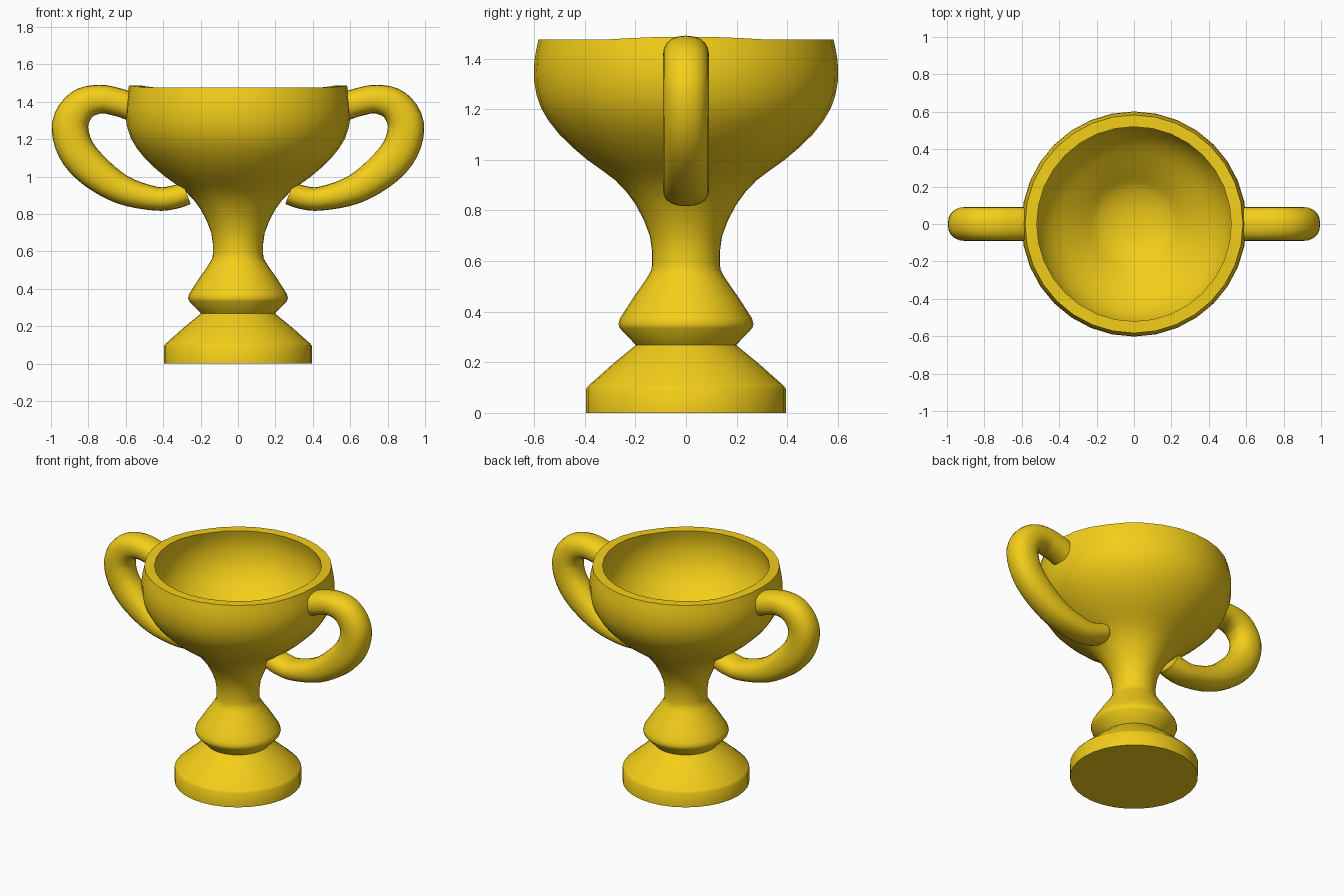
import bpy, bmesh, math
from mathutils import Vector

if "Cube" in bpy.data.objects:
    bpy.data.objects.remove(bpy.data.objects["Cube"])

SEG = 32
gold = bpy.data.materials.new("gold")
gold.diffuse_color = (0.9, 0.62, 0.01, 1)
gold.use_nodes = True
gold.node_tree.nodes["Principled BSDF"].inputs["Base Color"].default_value = gold.diffuse_color


def finish(name, bm, angle):
    bmesh.ops.recalc_face_normals(bm, faces=bm.faces)
    mesh = bpy.data.meshes.new(name)
    bm.to_mesh(mesh)
    bm.free()
    obj = bpy.data.objects.new(name, mesh)
    bpy.context.collection.objects.link(obj)
    mesh.materials.append(gold)
    bpy.ops.object.select_all(action='DESELECT')
    obj.select_set(True)
    bpy.context.view_layer.objects.active = obj
    bpy.ops.object.shade_smooth_by_angle(angle=math.radians(angle))
    return obj


def skin(bm, rings):
    # bridge successive closed rings of points with quads
    rings = [[bm.verts.new(p) for p in ring] for ring in rings]
    for a, b in zip(rings, rings[1:]):
        n = len(a)
        for i in range(n):
            j = (i + 1) % n
            bm.faces.new((a[i], a[j], b[j], b[i]))
    bm.faces.new(rings[0])
    bm.faces.new(rings[-1])


def catmull(pts, steps):
    pts = [2 * pts[0] - pts[1]] + pts + [2 * pts[-1] - pts[-2]]
    out = []
    for a, b, c, d in zip(pts, pts[1:], pts[2:], pts[3:]):
        for k in range(steps):
            t = k / steps
            out.append(0.5 * (2 * b + (c - a) * t + (2 * a - 5 * b + 4 * c - d) * t * t
                              + (3 * b - a - 3 * c + d) * t ** 3))
    return out + [pts[-2]]


# Cup: foot, stem and hollow bowl as one turned profile (radius, height)
foot = [(0.395, 0), (0.395, 0.095), (0.385, 0.108), (0.285, 0.197), (0.198, 0.268),
        (0.262, 0.335), (0.267, 0.352), (0.26, 0.375)]
stem = [(0.26, 0.375), (0.205, 0.46), (0.147, 0.545), (0.134, 0.59), (0.143, 0.70),
        (0.20, 0.825), (0.28, 0.92), (0.39, 1.0), (0.50, 1.10), (0.573, 1.205),
        (0.60, 1.31), (0.598, 1.40), (0.583, 1.475)]
inside = [(0.52, 1.475), (0.535, 1.40), (0.53, 1.31), (0.50, 1.22), (0.435, 1.13),
          (0.34, 1.05), (0.25, 0.975), (0.20, 0.935), (0.11, 0.90), (0.02, 0.89)]
profile = foot[:-1] + [tuple(p) for p in catmull([Vector(p) for p in stem], 2)]
profile += [tuple(p) for p in catmull([Vector(p) for p in inside], 2)]


def turned_ring(r, z):
    ring = []
    for i in range(SEG):
        a = 2 * math.pi * i / SEG
        lift = 0.012 * max(0, abs(math.cos(a)) - 0.85) / 0.15 if z > 1.47 else 0
        ring.append((r * math.cos(a), r * math.sin(a), z + lift))
    return ring


bm = bmesh.new()
skin(bm, [turned_ring(r, z) for r, z in profile])
finish("cup", bm, 50)

# Handles: oval section swept along a curve (x, z, in-plane radius)
path = [(0.56, 1.37, 0.075), (0.64, 1.397, 0.075), (0.74, 1.414, 0.077), (0.84, 1.38, 0.088),
        (0.897, 1.28, 0.097), (0.87, 1.15, 0.098), (0.775, 1.035, 0.094),
        (0.62, 0.93, 0.078), (0.44, 0.882, 0.064), (0.34, 0.89, 0.063), (0.275, 0.912, 0.062)]
pts = catmull([Vector(p) for p in path], 4)


def handle(name, side):
    rings = []
    for i, p in enumerate(pts):
        t = pts[min(i + 1, len(pts) - 1)] - pts[max(i - 1, 0)]
        n = Vector((-t.y, t.x)).normalized()
        ring = []
        for k in range(20):
            a = 2 * math.pi * k / 20
            c, s = math.cos(a), math.sin(a)
            u = math.copysign(abs(c) ** 0.88, c) * p.z
            v = math.copysign(abs(s) ** 0.88, s) * 0.091
            ring.append((side * (p.x + n.x * u), v, p.y + n.y * u))
        rings.append(ring)
    bm = bmesh.new()
    skin(bm, rings)
    finish(name, bm, 50)


handle("handle_right", 1)
handle("handle_left", -1)
